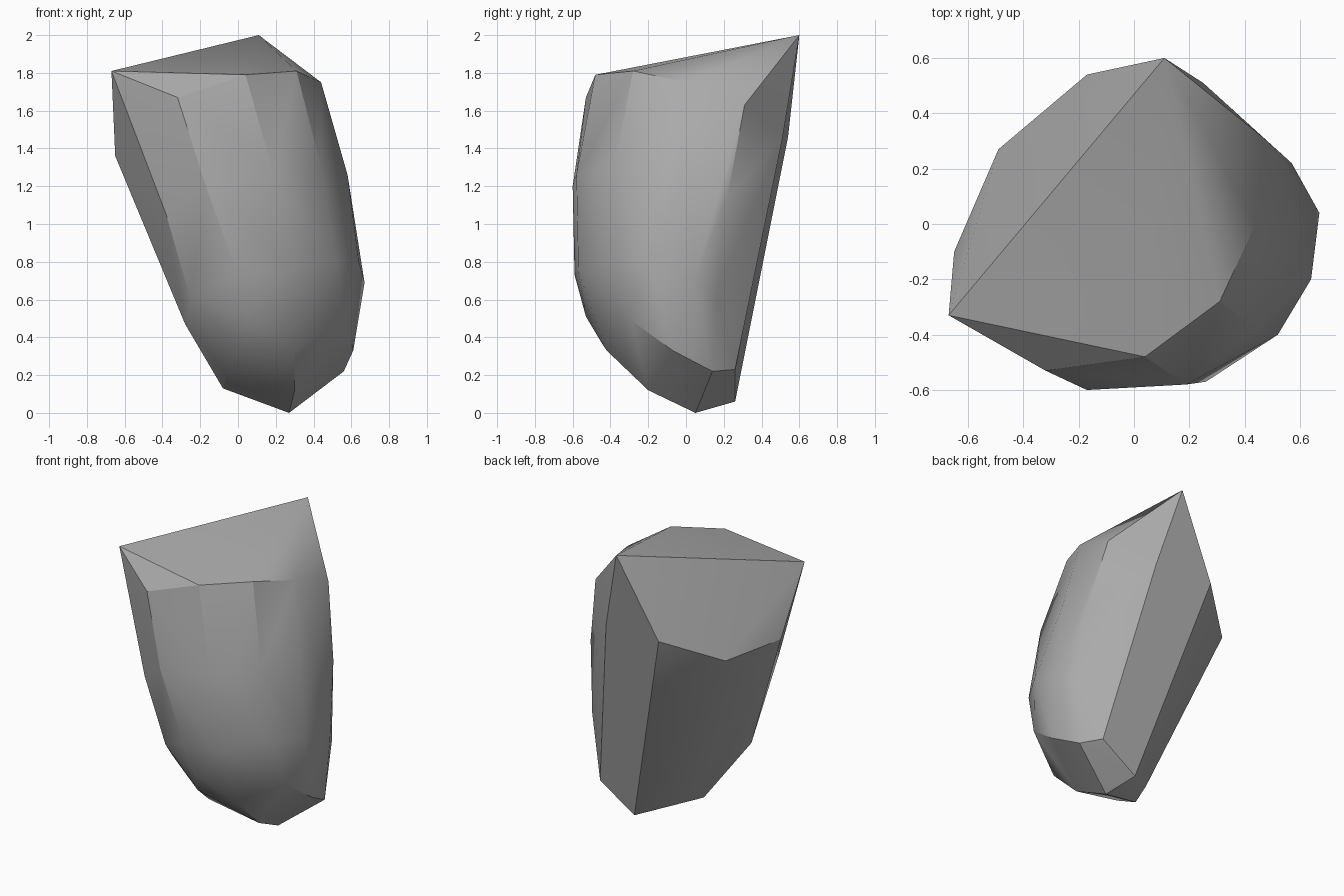
import bpy
import bmesh
import math

# Remove the default object only
default_cube = bpy.data.objects.get("Cube")
if default_cube is not None:
    bpy.data.objects.remove(default_cube, do_unlink=True)


def make_material(name, colour):
    material = bpy.data.materials.new(name)
    material.use_nodes = True
    material.diffuse_color = colour
    shader = material.node_tree.nodes["Principled BSDF"]
    shader.inputs["Base Color"].default_value = colour
    shader.inputs["Roughness"].default_value = 0.8
    return material


# Corner points of the boulder, grouped by the region they shape
slanted_cap = [(.11, .6, 2), (-.67, -.33, 1.81), (.04, -.48, 1.79),
               (.31, -.28, 1.81), (.44, 0, 1.75)]

back_cleft = [(-.17, .54, 1.46), (-.49, .27, 1.31), (-.65, -.1, 1.36),
              (.25, .51, 1.45), (.47, .31, 1.63)]

front_bulge = [(-.32, -.53, 1.67), (-.17, -.6, 1.2), (.19, -.58, 1.26),
               (0, -.59, .73), (.26, -.57, .75), (.05, -.53, .51),
               (-.38, -.47, 1.05), (-.25, -.43, .6), (-.28, -.31, .47)]

side_bulge = [(.58, 0, 1.26), (.57, .22, 1.15), (.67, .04, .69),
              (.64, -.2, .8), (.52, -.4, .8), (.44, -.38, 1.3),
              (.6, .16, .62)]

chipped_base = [(.27, .05, 0), (.21, .26, .06), (.47, .26, .23),
                (.56, .14, .22), (.61, -.07, .33), (.57, -.29, .49),
                (.3, -.2, .12), (.3, -.42, .33), (0, -.44, .36),
                (-.06, -.23, .2), (-.08, -.08, .13), (-.08, .02, .2)]


def build_boulder(name, regions, material):
    """Wrap the regions in one convex skin and merge nearly flat facets."""
    bm = bmesh.new()
    for region in regions:
        for point in region:
            bm.verts.new(point)
    hull = bmesh.ops.convex_hull(bm, input=bm.verts[:])
    # Drop any points left inside the skin
    loose = [v for v in bm.verts if not v.link_faces]
    bmesh.ops.delete(bm, geom=loose, context="VERTS")
    bmesh.ops.dissolve_limit(bm, angle_limit=math.radians(3),
                             verts=bm.verts[:], edges=bm.edges[:])
    bmesh.ops.recalc_face_normals(bm, faces=bm.faces[:])
    mesh = bpy.data.meshes.new(name)
    bm.to_mesh(mesh)
    bm.free()
    mesh.materials.append(material)
    boulder = bpy.data.objects.new(name, mesh)
    bpy.context.collection.objects.link(boulder)
    return boulder


stone_grey = make_material("stone_grey", (.4, .4, .4, 1))
boulder = build_boulder(
    "boulder",
    [slanted_cap, back_cleft, front_bulge, side_bulge, chipped_base],
    stone_grey)

# Soft facets with crisp breaks
bpy.ops.object.select_all(action="DESELECT")
boulder.select_set(True)
bpy.context.view_layer.objects.active = boulder
bpy.ops.object.shade_smooth_by_angle(angle=math.radians(30))
